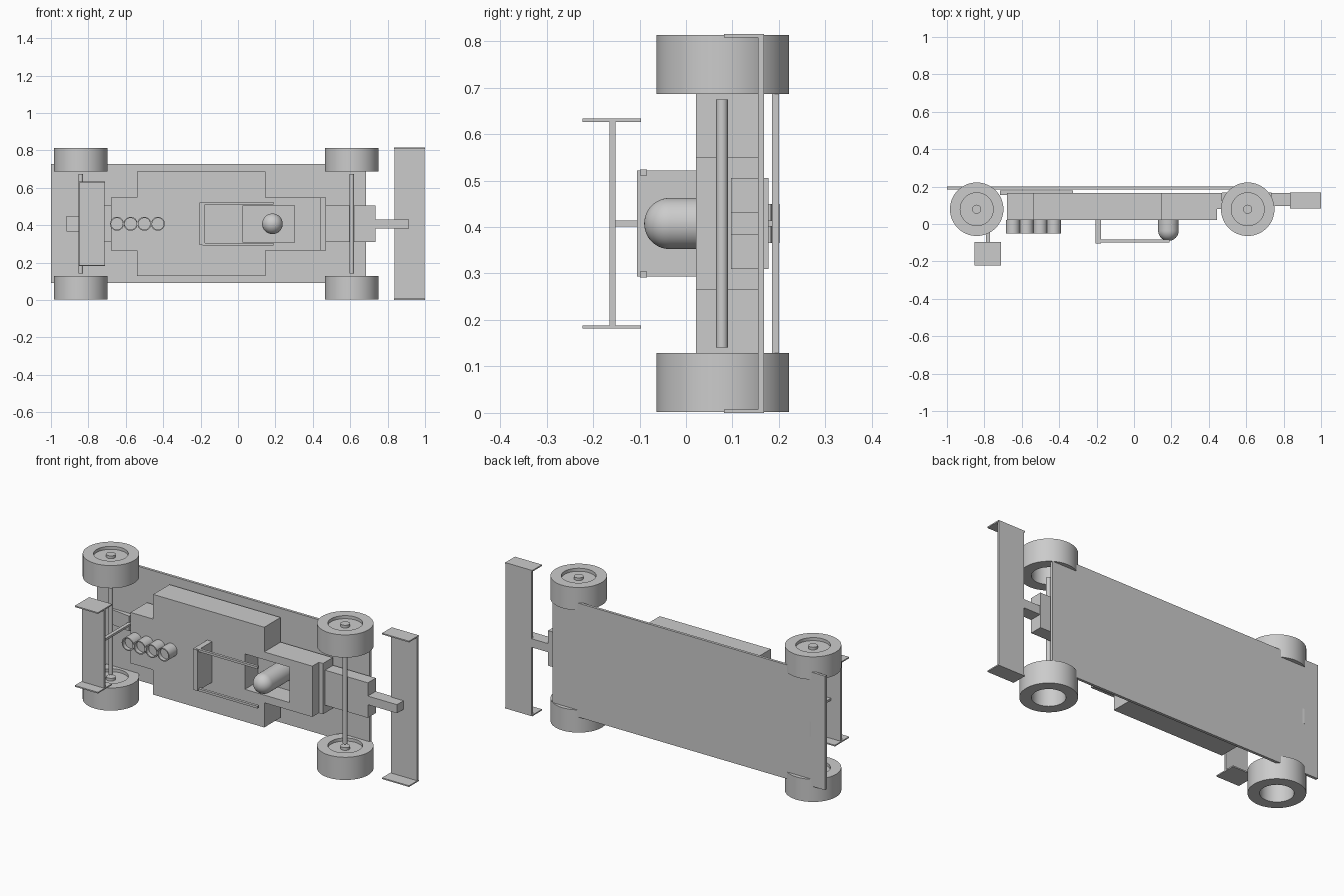
import bpy, bmesh, math
from mathutils import Matrix

if "Cube" in bpy.data.objects:
    bpy.data.objects.remove(bpy.data.objects["Cube"])

MID = 0.4075  # centre line of the car, which lies on its side


def finish(name, bm, smooth=False):
    bmesh.ops.recalc_face_normals(bm, faces=bm.faces)
    me = bpy.data.meshes.new(name)
    bm.to_mesh(me)
    bm.free()
    ob = bpy.data.objects.new(name, me)
    bpy.context.collection.objects.link(ob)
    bpy.ops.object.select_all(action='DESELECT')
    bpy.context.view_layer.objects.active = ob
    ob.select_set(True)
    if smooth:
        bpy.ops.object.shade_smooth_by_angle(angle=math.radians(35))
    return ob


def box(name, x, y, z, tilt=0):
    bm = bmesh.new()
    bmesh.ops.create_cube(bm, size=1)
    size = [b - a for a, b in (x, y, z)]
    mid = [(a + b) / 2 for a, b in (x, y, z)]
    bm.transform(Matrix.Translation(mid) @ Matrix.Rotation(tilt, 4, 'Z') @ Matrix.Diagonal((*size, 1)))
    return finish(name, bm)


def lathe(name, profile, loc, axis='Z', steps=64):
    # spin (radius, height) points round z, or round -y for axis 'Y'
    bm = bmesh.new()
    vs = [bm.verts.new((r, 0, h)) for r, h in profile]
    es = [bm.edges.new(p) for p in zip(vs, vs[1:])]
    bmesh.ops.spin(bm, geom=vs + es, axis=(0, 0, 1), cent=(0, 0, 0), angle=math.tau, steps=steps)
    bmesh.ops.remove_doubles(bm, verts=bm.verts, dist=1e-5)
    rot = Matrix.Rotation(math.pi / 2, 4, 'X') if axis == 'Y' else Matrix()
    bm.transform(Matrix.Translation(loc) @ rot)
    return finish(name, bm, True)


def half(w):
    return (MID - w, MID + w)


# Floor and main body with stepped outline
box("floor", (-1, 0.684), (0.185, 0.2), (0.09, 0.727))
outline = [(-0.68, 0.142), (-0.54, 0.142), (-0.54, 0.28), (0.147, 0.28), (0.147, 0.142), (0.444, 0.142)]
outline += [(x, -w) for x, w in reversed(outline)]
bm = bmesh.new()
face = bm.faces.new([bm.verts.new((x, 0.022, MID + w)) for x, w in outline])
ext = bmesh.ops.extrude_face_region(bm, geom=[face])
bmesh.ops.translate(bm, vec=(0, 0.144, 0), verts=[v for v in ext['geom'] if isinstance(v, bmesh.types.BMVert)])
body = finish("body", bm)

# Cockpit opening
cutter = box("cockpit_cutter", (0.027, 0.302), (-0.05, 0.14), half(0.099))
cutter.hide_render = True
mod = body.modifiers.new("opening", 'BOOLEAN')
mod.operation = 'DIFFERENCE'
mod.solver = 'EXACT'
mod.object = cutter
bpy.context.view_layer.objects.active = body
bpy.ops.object.modifier_apply(modifier=mod.name)
bpy.data.objects.remove(cutter)

# Nose, bulkhead and rear structure
box("front_bulkhead", (0.444, 0.47), (0.08, 0.166), half(0.142))
box("nose", (0.47, 0.735), (0.097, 0.168), half(0.098))
box("nose_neck", (0.735, 0.915), (0.097, 0.166), half(0.024))
box("gearbox_plate", (-0.717, -0.326), (0.155, 0.178), half(0.098))
box("tail_block", (-0.915, -0.78), (0.165, 0.192), half(0.042), math.radians(-8))

# Driver helmet
R = 0.055
dome = [(R * math.cos(a), 0.035 + R * math.sin(a)) for a in [i * math.pi / 24 for i in range(12)]]
lathe("helmet", [(0, -0.14), (R, -0.14)] + dome + [(0, 0.035 + R)], (0.184, 0, MID), 'Y', 48)

# Head guard: rear hoop plate with two side bars
box("guard_plate", (-0.206, -0.176), (-0.105, 0.022), half(0.114))
for s in (-1, 1):
    c = MID + s * 0.11
    box("guard_bar", (-0.19, 0.19), (-0.099, -0.084), (c - 0.0065, c + 0.0065))

# Four intake cups
cup = [(0, 0), (0.037, 0), (0.037, 0.072), (0.031, 0.072), (0.031, 0.05), (0, 0.05)]
for i in range(4):
    lathe("intake_cup", cup, (-0.647 + i * 0.073, 0.022, MID), 'Y', 32)

# Wheels, all facing the same way, and axles
wheel = [(0, 0.125), (0.024, 0.125), (0.024, 0.11), (0.088, 0.11), (0.088, 0.127), (0.143, 0.127),
         (0.143, 0), (0.084, 0), (0.084, 0.1), (0, 0.1)]
for x in (-0.841, 0.608):
    for z in (0.002, 0.686):
        lathe("wheel", wheel, (x, 0.079, z))
    lathe("axle", [(0, 0), (0.0125, 0), (0.0125, 0.533), (0, 0.533)], (x, 0.0775, 0.141), steps=24)

# Wings: plane plus an end plate on each side
for name, x, py, ey, w in (("front_wing", (0.833, 1), (0.155, 0.168), (0.082, 0.168), 0.4075),
                           ("rear_wing", (-0.853, -0.71), (-0.165, -0.152), (-0.223, -0.097), 0.226)):
    box(name, (x[0] + 0.005, x[1] - 0.003), py, half(w - 0.004))
    for s in (-1, 1):
        c = MID + s * (w - 0.0035)
        box(name + "_end_plate", x, ey, (c - 0.0035, c + 0.0035))
box("rear_wing_strut", (-0.79, -0.77), (-0.155, 0.185), half(0.006))
